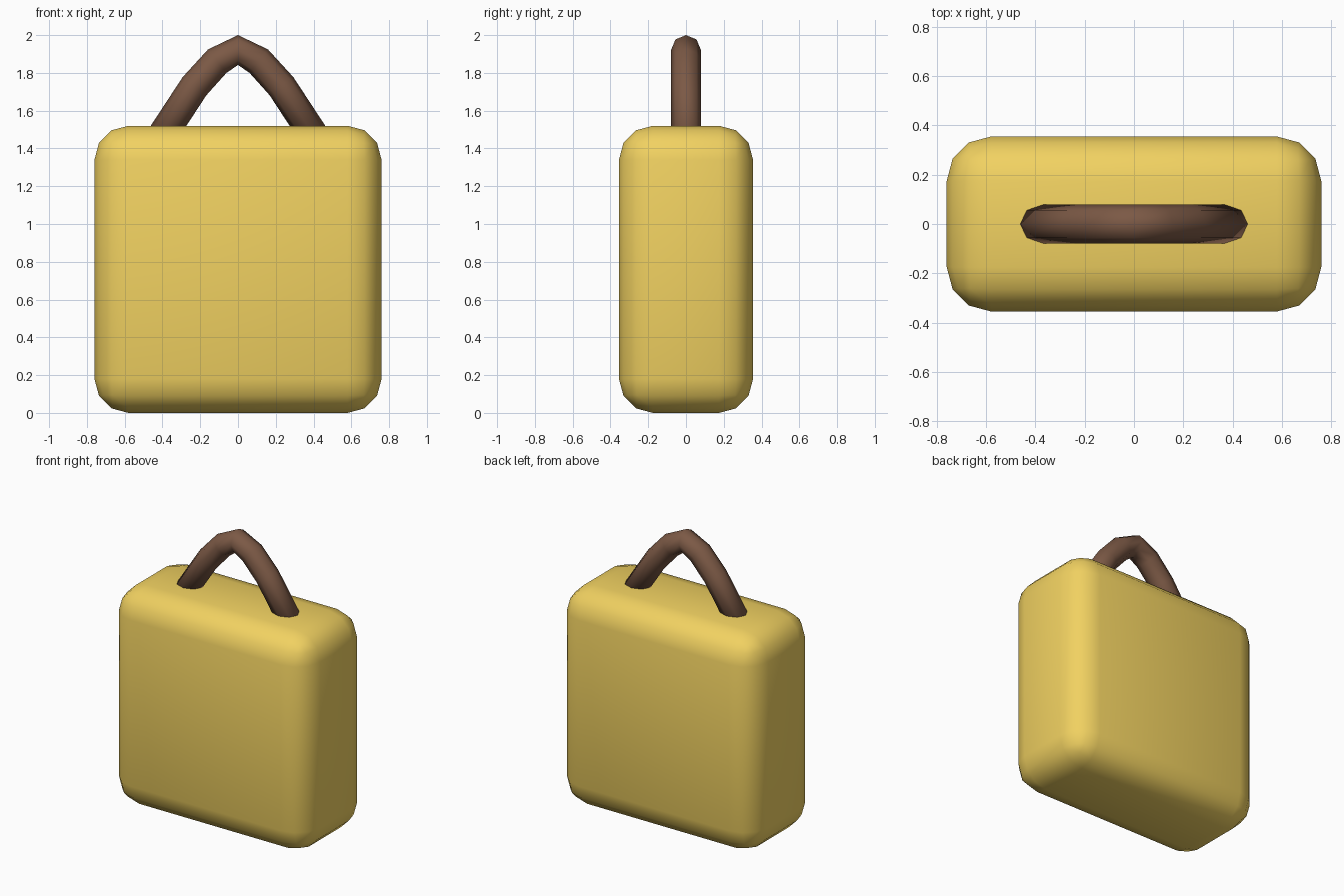
import bpy, bmesh, math
from mathutils import Vector

if "Cube" in bpy.data.objects:
    bpy.data.objects.remove(bpy.data.objects["Cube"])


def material(name, color):
    mat = bpy.data.materials.new(name)
    mat.diffuse_color = (*color, 1)
    mat.use_nodes = True
    mat.node_tree.nodes["Principled BSDF"].inputs["Base Color"].default_value = mat.diffuse_color
    return mat


def make_object(name, bm, mat):
    bmesh.ops.recalc_face_normals(bm, faces=bm.faces)
    mesh = bpy.data.meshes.new(name)
    bm.to_mesh(mesh)
    bm.free()
    mesh.materials.append(mat)
    obj = bpy.data.objects.new(name, mesh)
    bpy.context.collection.objects.link(obj)
    for poly in mesh.polygons:
        poly.use_smooth = True
    return obj


yellow = material("yellow", (0.88, 0.64, 0.12))
brown = material("brown", (0.2, 0.1, 0.06))

# Body: rounded box
bm = bmesh.new()
bmesh.ops.create_cube(bm, size=1)
for v in bm.verts:
    v.co = (v.co.x * 1.52, v.co.y * 0.71, v.co.z * 1.52 + 0.76)
body = make_object("body", bm, yellow)
bevel = body.modifiers.new("rounding", 'BEVEL')
bevel.width = 0.18
bevel.segments = 3

# Handle: eight-sided tube along a pointed arch, ends sunk into the body
half = [(-0.42, 1.44), (-0.23, 1.73), (-0.11, 1.862), (0, 1.921)]
path = [Vector((x, 0, z)) for x, z in half + [(-x, z) for x, z in half[-2::-1]]]
radius, sides = 0.079, 8
side = Vector((0, 1, 0))
bm = bmesh.new()
rings = []
for i, p in enumerate(path):
    tangent = Vector((0, 0, 0))
    if i > 0:
        tangent += (p - path[i - 1]).normalized()
    if i < len(path) - 1:
        tangent += (path[i + 1] - p).normalized()
    normal = tangent.normalized().cross(side)
    angles = [2 * math.pi * k / sides for k in range(sides)]
    rings.append([bm.verts.new(p + radius * (math.cos(a) * normal + math.sin(a) * side))
                  for a in angles])
for a, b in zip(rings, rings[1:]):
    for k in range(sides):
        n = (k + 1) % sides
        bm.faces.new((a[k], a[n], b[n], b[k]))
bm.faces.new(rings[0])
bm.faces.new(rings[-1])
make_object("handle", bm, brown)
